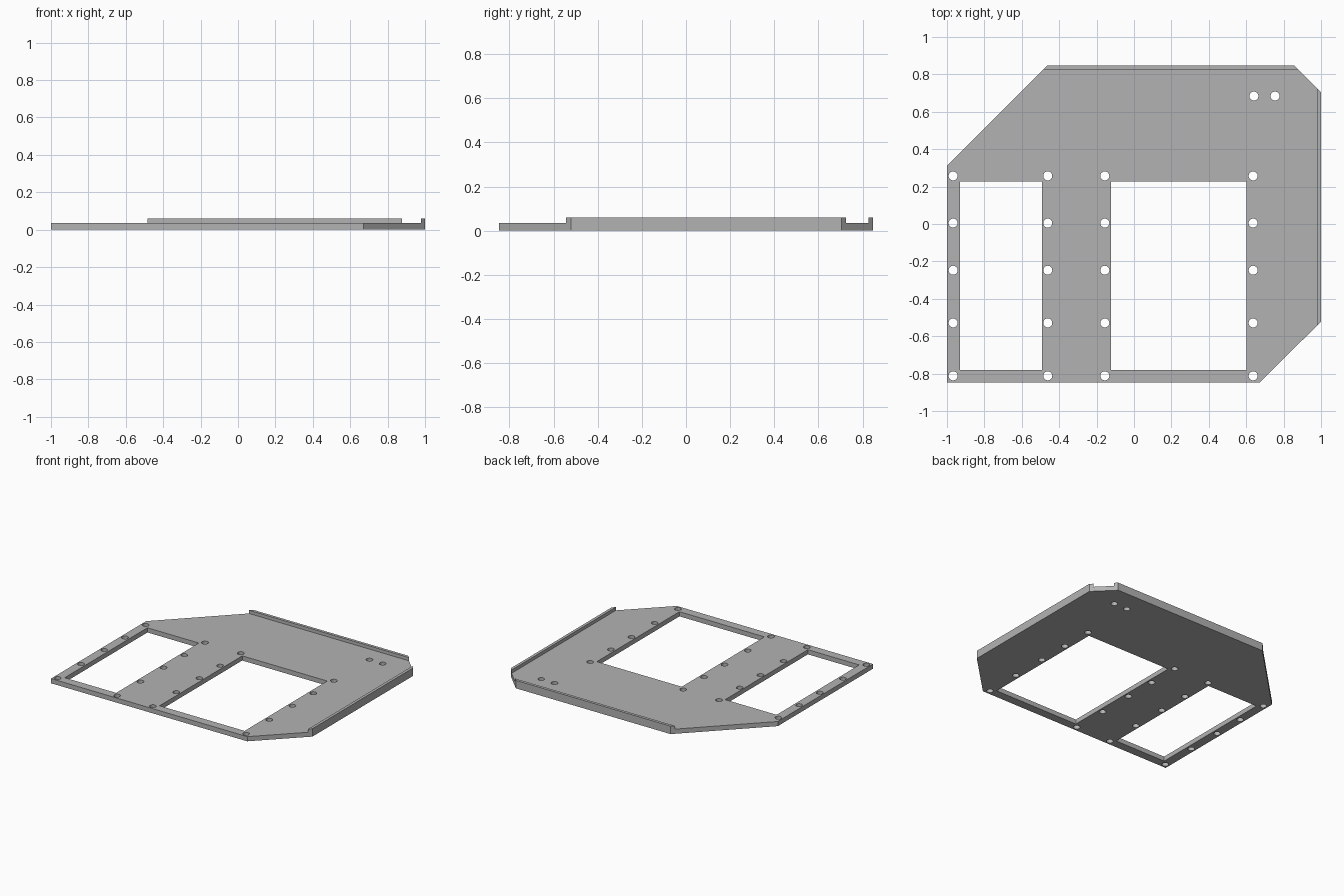
import bpy, bmesh, math

if "Cube" in bpy.data.objects:
    bpy.data.objects.remove(bpy.data.objects["Cube"])

PLATE_T = 0.036   # plate thickness
LIP_TOP = 0.061   # top of the raised edges
LIP_W = 0.022     # width of the raised edges

grey = bpy.data.materials.new("plain grey")
grey.diffuse_color = (0.45, 0.45, 0.45, 1)
grey.use_nodes = True
grey.node_tree.nodes["Principled BSDF"].inputs["Base Color"].default_value = grey.diffuse_color


def rect(x0, x1, y0, y1):
    return [(x0, y0), (x1, y0), (x1, y1), (x0, y1)]


def circle(cx, cy, r=0.024, n=32):
    return [(cx + r * math.cos(2 * math.pi * i / n),
             cy + r * math.sin(2 * math.pi * i / n)) for i in range(n)]


def extruded(name, loops, z0, z1):
    """Fill an outline (with holes) and extrude it between two heights."""
    curve = bpy.data.curves.new(name + "_profile", 'CURVE')
    curve.dimensions = '2D'
    curve.fill_mode = 'BOTH'
    curve.extrude = (z1 - z0) / 2
    for pts in loops:
        s = curve.splines.new('POLY')
        s.points.add(len(pts) - 1)
        for p, (x, y) in zip(s.points, pts):
            p.co = (x, y, 0, 1)
        s.use_cyclic_u = True
    helper = bpy.data.objects.new(name + "_profile", curve)
    bpy.context.collection.objects.link(helper)
    dg = bpy.context.evaluated_depsgraph_get()
    mesh = bpy.data.meshes.new_from_object(helper.evaluated_get(dg))
    bpy.data.objects.remove(helper)

    # Weld the caps to the walls and move to height
    bm = bmesh.new()
    bm.from_mesh(mesh)
    bmesh.ops.remove_doubles(bm, verts=bm.verts, dist=1e-5)
    bmesh.ops.translate(bm, verts=bm.verts, vec=(0, 0, (z0 + z1) / 2))
    bmesh.ops.recalc_face_normals(bm, faces=bm.faces)
    for f in bm.faces:
        f.smooth = False
        f.material_index = 0
    bm.to_mesh(mesh)
    bm.free()
    mesh.name = name
    mesh.materials.clear()
    mesh.materials.append(grey)
    obj = bpy.data.objects.new(name, mesh)
    bpy.context.collection.objects.link(obj)
    return obj


# Plate with chamfered corners, two windows and screw holes
outline = [(-1, -0.847), (0.672, -0.847), (1, -0.522), (1, 0.704),
           (0.856, 0.848), (-0.463, 0.848), (-1, 0.311)]
windows = [rect(-0.93, -0.492, -0.78, 0.226), rect(-0.122, 0.602, -0.78, 0.226)]
holes = [circle(x, y) for x in (-0.967, -0.461, -0.156, 0.637)
         for y in (0.257, 0.005, -0.247, -0.529, -0.812)]
holes += [circle(x, 0.684) for x in (0.641, 0.754)]
extruded("plate", [outline] + windows + holes, 0, PLATE_T)

# Raised edges, mitred along the chamfers
w = LIP_W
extruded("back_lip", [[(-0.463 - w, 0.848 - w), (0.856 + w, 0.848 - w),
                       (0.856, 0.848), (-0.463, 0.848)]], PLATE_T, LIP_TOP)
extruded("right_lip", [[(1 - w, -0.522 - w), (1, -0.522),
                        (1, 0.704), (1 - w, 0.704 + w)]], PLATE_T, LIP_TOP)
